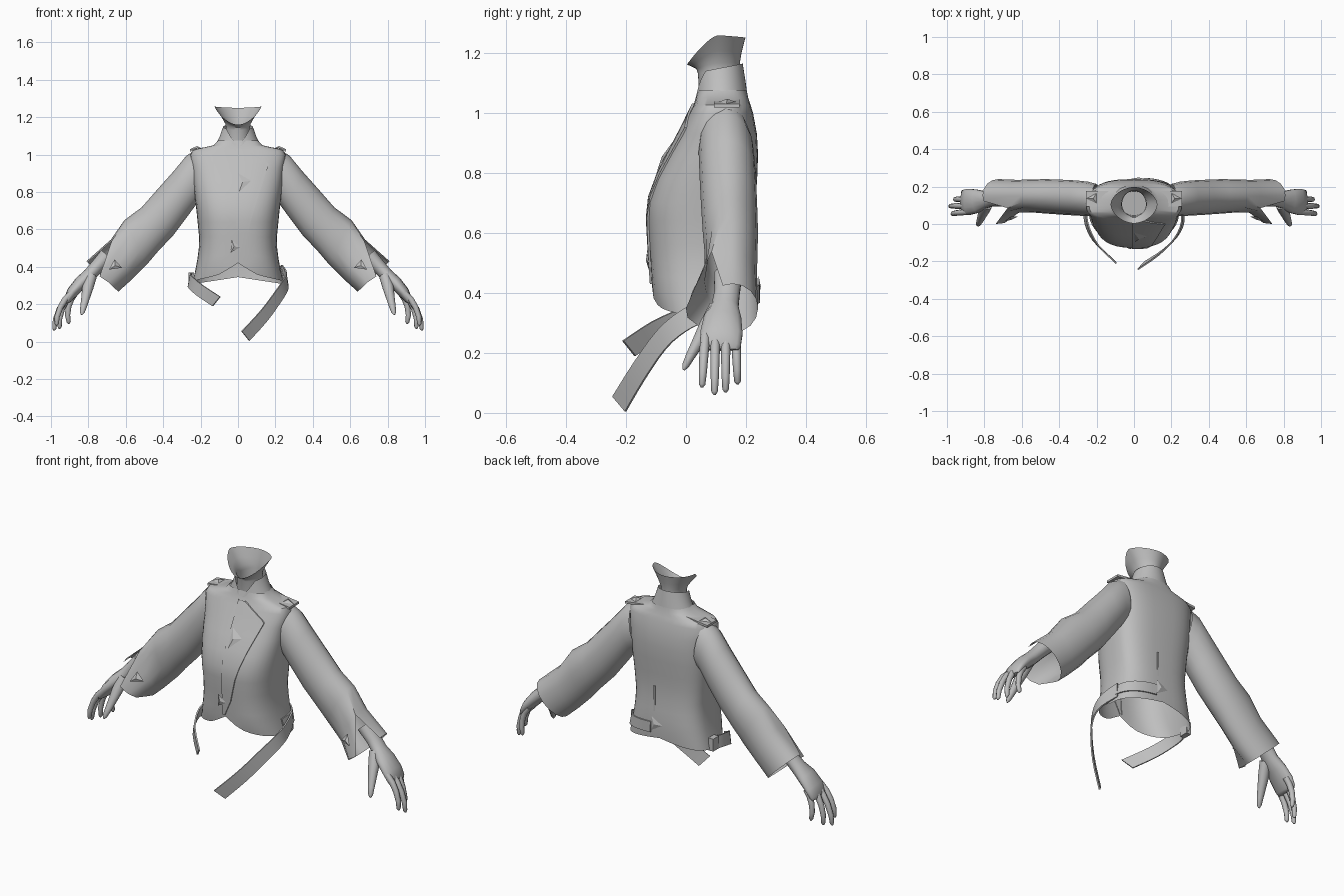
import bpy, bmesh, math
from mathutils import Vector

if "Cube" in bpy.data.objects:
    bpy.data.objects.remove(bpy.data.objects["Cube"])

grey = bpy.data.materials.new("cloth_grey")
grey.diffuse_color = (0.52, 0.52, 0.52, 1)
grey.use_nodes = True
grey.node_tree.nodes["Principled BSDF"].inputs["Base Color"].default_value = grey.diffuse_color


def make(name, verts, faces, mirror=False, angle=40):
    """Mesh object with smooth shading, optionally mirrored across x."""
    me = bpy.data.meshes.new(name)
    me.from_pydata([tuple(v) for v in verts], [], faces)
    bm = bmesh.new()
    bm.from_mesh(me)
    bmesh.ops.recalc_face_normals(bm, faces=bm.faces)
    bm.to_mesh(me)
    bm.free()
    me.materials.append(grey)
    ob = bpy.data.objects.new(name, me)
    bpy.context.collection.objects.link(ob)
    if mirror:
        mod = ob.modifiers.new("Mirror", 'MIRROR')
        mod.use_mirror_merge = False
    bpy.ops.object.select_all(action='DESELECT')
    ob.select_set(True)
    bpy.context.view_layer.objects.active = ob
    bpy.ops.object.shade_smooth_by_angle(angle=math.radians(angle))
    return ob


def bridge(rings, closed=True, caps=False):
    n = len(rings[0])
    verts = [v for r in rings for v in r]
    faces = []
    for i in range(len(rings) - 1):
        for k in range(n if closed else n - 1):
            j = (k + 1) % n
            faces.append((i * n + k, i * n + j, (i + 1) * n + j, (i + 1) * n + k))
    if caps:
        faces += [tuple(range(n)), tuple(range(len(verts) - n, len(verts)))]
    return verts, faces


def table(rows, t):
    """Linear lookup in rows of (t, values...)."""
    if t <= rows[0][0]:
        return rows[0][1:]
    for a, b in zip(rows, rows[1:]):
        if t <= b[0]:
            f = (t - a[0]) / (b[0] - a[0])
            return [p + (q - p) * f for p, q in zip(a[1:], b[1:])]
    return rows[-1][1:]


# torso sections: height, half width, front y, back y
TORSO = [(.32, .245, -.085, .235), (.38, .228, -.11, .24), (.48, .210, -.117, .236),
         (.56, .208, -.122, .228), (.64, .216, -.127, .228), (.70, .222, -.126, .231),
         (.78, .232, -.10, .237), (.86, .24, -.06, .24), (.93, .245, -.022, .236),
         (1.0, .255, .012, .223), (1.025, .24, .025, .215), (1.05, .13, .033, .207),
         (1.075, .108, .04, .202)]
P, YC = 2.8, .10


def power(v, e):
    return math.copysign(abs(v) ** e, v)


def torso_pt(a, z, off=0.0):
    hw, yf, yb = table(TORSO, z)
    c, s = power(math.cos(a), 2 / P), power(math.sin(a), 2 / P)
    return Vector(((hw + off) * c, YC + ((yb - YC) if s > 0 else (YC - yf)) * s
                   + off * math.sin(a), z))


def torso_y(x, z):
    hw, yf, yb = table(TORSO, z)
    return YC - (YC - yf) * max(0, 1 - abs(x / hw) ** P) ** (1 / P)


def hem(p):
    if p.y < YC:
        return max(.42 - .6 * abs(p.x), .355 - .25 * max(0, abs(p.x) - .11))
    return .345 - .16 * abs(p.x)


# jacket body, open at the hem
angles = [math.tau * k / 40 for k in range(40)]
rings = []
for f in (0, .35, .7):
    ring = []
    for a in angles:
        h = hem(torso_pt(a, .36))
        ring.append(torso_pt(a, h + (.5 - h) * f))
    rings.append(ring)
rings += [[torso_pt(a, z) for a in angles] for z in [.5] + [r[0] for r in TORSO[3:]]]
make("jacket_body", *bridge(rings))

# overlapping front panel with slanted lapel edge
EDGE = [(.43, .0), (.52, .04), (.65, .07), (.80, .115), (.95, .165), (.965, .15), (1.03, .03)]
rings = []
for z in (.43, .47, .52, .58, .65, .72, .80, .88, .95, .965, 1.0, 1.03):
    e = table(EDGE, z)[0]
    xs = [-.012 + (e + .012) * k / 6 for k in range(7)]
    row = [Vector((x, torso_y(x, z) - .007, z)) for x in xs]
    row.append(Vector((xs[-1], torso_y(xs[-1], z) + .004, z)))
    row.insert(0, Vector((xs[0], torso_y(xs[0], z) + .004, z)))
    rings.append(row)
make("front_panel", *bridge(rings, closed=False))

# standing collar with a V opening
low, mid, top = [], [], []
for a in angles:
    c, s = math.cos(a), math.sin(a)
    drop = max(0, 1 - abs(a - 1.5 * math.pi) / .9) * .088
    low.append((.125 * c, .118 + .088 * s, 1.043 + .005 * s))
    mid.append((.098 * c, .115 + .083 * s, 1.095 + .01 * s - drop * .45))
    top.append((.08 * c, .112 + .077 * s, 1.148 + .015 * s - drop))
make("collar", *bridge([low, mid, top]))

# neck stump, closed below, flaring to an open rim
rings = []
for hw, yf, yb, zf, zs, zb in ((.07, .045, .175, 1.03, 1.04, 1.05), (.064, .04, .178, 1.13, 1.14, 1.15),
                               (.068, .035, .18, 1.145, 1.165, 1.17), (.09, .02, .185, 1.153, 1.205, 1.20),
                               (.125, .003, .198, 1.16, 1.257, 1.25)):
    ring = []
    for a in angles:
        c, s = math.cos(a), math.sin(a)
        z = zs + ((zb if s > 0 else zf) - zs) * abs(s) ** 1.6
        flare = 1 + (hw - .064) * 5 * .4
        ring.append((hw * power(c, flare), .105 + (yb - .105 if s > 0 else .105 - yf) * power(s, flare), z))
    rings.append(ring)
verts, faces = bridge(rings)
make("neck", verts, faces + [tuple(range(40))])

# sleeves: top x, z, bottom x, z, front y, back y
SLEEVE = [(.225, 1.025, .18, .77, .045, .215), (.275, .995, .215, .745, .042, .226),
          (.345, .91, .27, .67, .045, .233), (.43, .815, .345, .57, .05, .237),
          (.515, .718, .43, .48, .056, .24), (.607, .65, .485, .415, .062, .238),
          (.68, .545, .57, .33, .062, .236), (.81, .43, .64, .267, .07, .24)]
N = 16
rings = []
for tx, tz, bx, bz, yf, yb in SLEEVE:
    t, b = Vector((tx, 0, tz)), Vector((bx, 0, bz))
    rings.append([(t + b) / 2 + (t - b) / 2 * math.cos(math.tau * k / N)
                  + Vector((0, (yf + yb) / 2 - (yb - yf) / 2 * math.sin(math.tau * k / N), 0))
                  for k in range(N)])
# the cuff front flares forward beside a V notch
for k, y in ((4, .0), (5, .005), (6, .04)):
    rings[-1][k].y = y
rings[-1][4].x += .015
rings[-2][1].y, rings[-2][2].y = .085, .07
verts, faces = bridge(rings)
r6, r7 = 6 * N, 7 * N
faces = [f for f in faces if f[0] not in (r6 + 1, r6 + 2, r6 + 3)]
faces += [(r6 + k, r6 + k + 1, r7 + 4) for k in (1, 2, 3)]
make("sleeve", verts, faces, mirror=True)


def tube(name, path, radii, n=10, mirror=True):
    """Tapered tube; radii are (across, along y) pairs."""
    pts = [Vector(p) for p in path]
    rings = []
    for i, p in enumerate(pts):
        d = (pts[min(i + 1, len(pts) - 1)] - pts[max(i - 1, 0)]).normalized()
        u = d.cross(Vector((0, 1, 0))).normalized()
        v = u.cross(d)
        ra, rb = radii[i]
        rings.append([p + u * ra * math.cos(math.tau * k / n) + v * rb * math.sin(math.tau * k / n)
                      for k in range(n)])
    return make(name, *bridge(rings, caps=True), mirror=mirror, angle=60)


# hands
tube("palm", [(.70, .14, .46), (.755, .137, .40), (.795, .13, .355), (.84, .122, .315), (.885, .118, .265),
              (.91, .116, .225), (.915, .116, .21)],
     [(.042, .048), (.037, .043), (.036, .046), (.036, .064), (.031, .072), (.022, .068), (.012, .06)], 14)
for name, y0, y1, tx, tz in (("index_finger", .065, .053, .972, .085), ("middle_finger", .098, .095, .985, .06),
                             ("ring_finger", .132, .132, .955, .068), ("little_finger", .165, .172, .905, .095)):
    a, t = Vector((.89, y0, .26)), Vector((tx, y1, tz))
    if name == "little_finger":
        a.x -= .02
    m = a.lerp(t, .5) + Vector((.018, 0, .012))
    path = [a, a.lerp(m, .5) + Vector((.004, 0, .004)), m, m.lerp(t, .5) + Vector((.006, 0, 0)),
            m.lerp(t, .9), t]
    tube(name, path, [(.017, .017), (.017, .016), (.0155, .015), (.014, .0135), (.011, .011), (.004, .004)], 8)
tube("thumb", [(.785, .105, .35), (.803, .07, .29), (.815, .04, .235), (.825, .015, .19), (.833, -.002, .157),
               (.836, -.008, .143)],
     [(.03, .03), (.03, .027), (.023, .021), (.018, .016), (.013, .012), (.004, .004)], 10)


# loose belt ends, thin bands hanging forward
def strap(name, path, w0, w1):
    fine = []
    for i in range(len(path) - 1):
        q = [Vector(path[max(0, min(len(path) - 1, i + j))]) for j in (-1, 0, 1, 2)]
        for t in (0, .33, .67):
            fine.append(.5 * (2 * q[1] + (q[2] - q[0]) * t + (2 * q[0] - 5 * q[1] + 4 * q[2] - q[3]) * t * t
                              + (3 * q[1] - q[0] - 3 * q[2] + q[3]) * t ** 3))
    fine.append(Vector(path[-1]))
    rings = []
    for i, p in enumerate(fine):
        w = Vector(w0).lerp(Vector(w1), i / (len(fine) - 1)) / 2
        d = fine[min(i + 1, len(fine) - 1)] - fine[max(i - 1, 0)]
        n = d.cross(w).normalized() * .004
        rings.append([p - w - n, p + w - n, p + w + n, p - w + n])
    make(name, *bridge(rings, caps=True))


strap("long_strap", [(.235, .15, .37), (.26, .06, .34), (.255, -.01, .305), (.217, -.08, .245),
                     (.14, -.155, .14), (.04, -.222, .03)], (0, 0, -.08), (.04, .042, -.05))
strap("short_strap", [(-.24, .12, .335), (-.258, .06, .33), (-.25, -.01, .315), (-.205, -.10, .275),
                      (-.115, -.19, .215)], (0, 0, -.07), (-.04, .04, -.05))

# belt band round the right half of the back
rings = []
for k in range(15):
    a = math.radians(-5 + 88 * k / 14)
    rings.append([torso_pt(a, .34 + .002 * k, .002), torso_pt(a, .34 + .002 * k, .009),
                  torso_pt(a, .40 + .002 * k, .009), torso_pt(a, .40 + .002 * k, .002)])
make("back_belt", *bridge(rings, caps=True))


def block(name, centre, size, tilt=0.0, mirror=False):
    verts = []
    for sx, sy in ((-1, -1), (1, -1), (1, 1), (-1, 1)):
        for sz in (-1, 1):
            verts.append((centre[0] + sx * size[0] / 2, centre[1] + sy * size[1] / 2,
                          centre[2] + sz * size[2] / 2 + tilt * sx * size[0] / 2))
    faces = [(0, 2, 4, 6), (1, 3, 5, 7)] + [(2 * i, 2 * i + 1, (2 * i + 3) % 8, (2 * i + 2) % 8) for i in range(4)]
    make(name, verts, faces, mirror=mirror, angle=30)


block("belt_loop", (-.25, .11, .335), (.03, .05, .07))
block("back_pleat", (.035, .228, .54), (.008, .012, .18))
block("shoulder_strap", (.19, .135, 1.031), (.135, .085, .012), tilt=-.12, mirror=True)


# pointed studs: low three-sided pyramids
def stud(name, pts, height, mirror=False):
    p = [Vector(q) for q in pts]
    apex = sum(p, Vector()) / 3 + Vector(height)
    make(name, p + [apex], [(0, 1, 2), (0, 1, 3), (1, 2, 3), (2, 0, 3)], mirror=mirror, angle=20)


def front(x, z):
    return (x, torso_y(x, z) - .008, z)


stud("chest_stud", [front(.0, .90), front(.07, .86), front(.005, .80)], (0, -.01, .0))
stud("waist_stud", [front(-.035, .545), front(.012, .505), front(-.04, .475)], (0, -.007, 0))
stud("cuff_stud", [(.62, .04, .395), (.66, .04, .44), (.69, .015, .385)], (0, -.01, 0), True)
stud("back_stud", [(.05, .241, .46), (-.02, .241, .42), (.05, .241, .38)], (0, .008, 0))
stud("shoulder_stud", [(.20, .11, 1.036), (.255, .135, 1.03), (.20, .165, 1.036)], (0, 0, .012), True)
